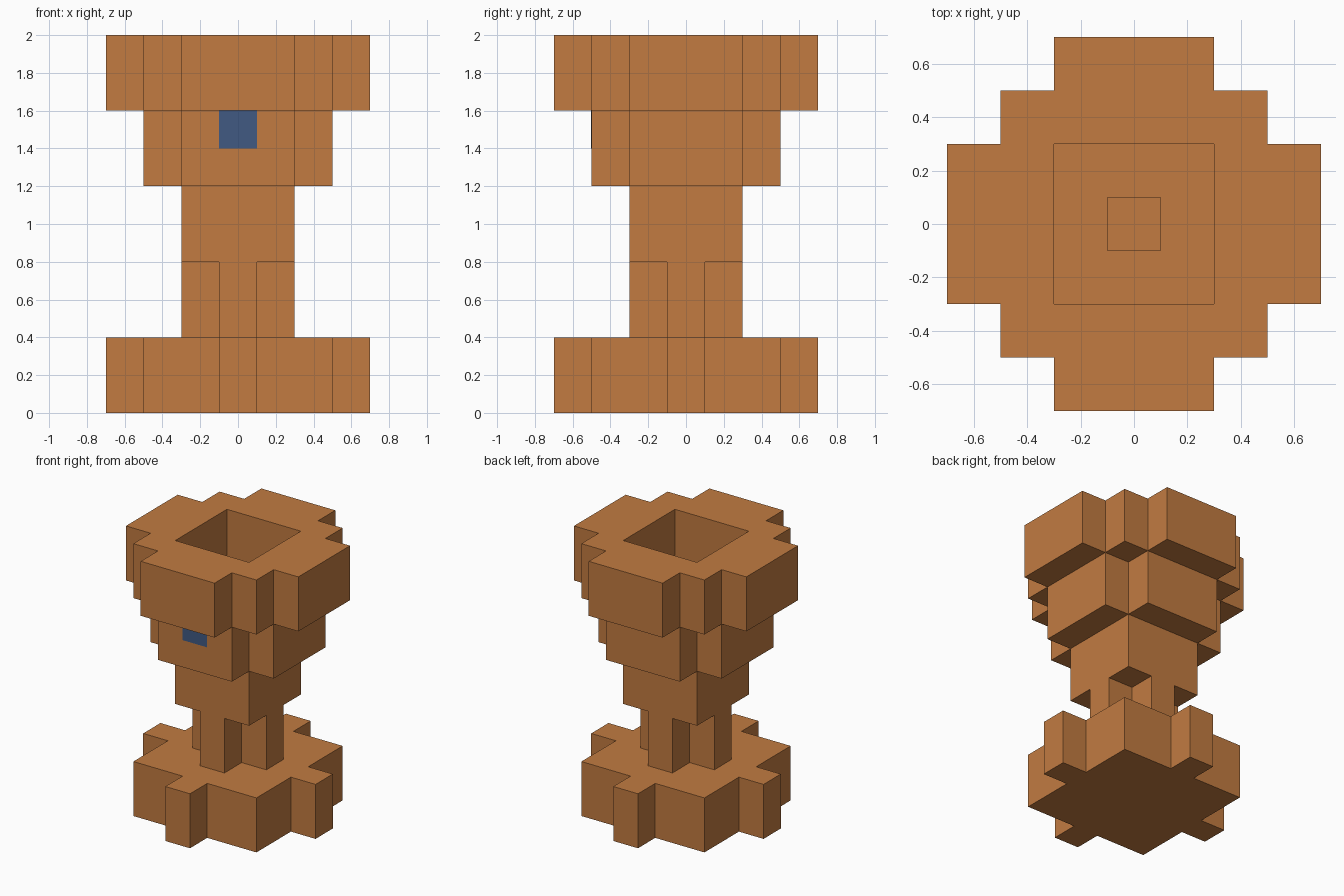
import bpy
import bmesh

if "Cube" in bpy.data.objects:
    bpy.data.objects.remove(bpy.data.objects["Cube"], do_unlink=True)


def make_material(name, rgb):
    mat = bpy.data.materials.new(name)
    mat.use_nodes = True
    mat.diffuse_color = (*rgb, 1)
    mat.node_tree.nodes["Principled BSDF"].inputs["Base Color"].default_value = (*rgb, 1)
    return mat


orange = make_material("clay orange", (0.539, 0.198, 0.053))
blue = make_material("slate blue", (0.053, 0.102, 0.223))


def add_object(name, bm, mat):
    mesh = bpy.data.meshes.new(name)
    bm.to_mesh(mesh)
    bm.free()
    mesh.materials.append(mat)
    obj = bpy.data.objects.new(name, mesh)
    bpy.context.collection.objects.link(obj)


def add_loop(bm, corner, z):
    """Closed outline made by turning one corner profile through four quarters."""
    pts, quarter = [], corner
    for _ in range(4):
        pts += quarter
        quarter = [(-y, x) for x, y in quarter]
    verts = [bm.verts.new((x, y, z)) for x, y in pts]
    return [bm.edges.new((verts[i - 1], verts[i])) for i in range(len(verts))]


def layer(name, corner, z0, z1, hole=None):
    """Vertical prism on a four-way symmetric outline, optionally with a square well."""
    bm = bmesh.new()
    edges = add_loop(bm, corner, z0)
    if hole:
        edges += add_loop(bm, [(hole, hole)], z0)
    bmesh.ops.triangle_fill(bm, edges=edges, use_beauty=True)
    ext = bmesh.ops.extrude_face_region(bm, geom=bm.faces[:], use_keep_orig=True)
    top = [g for g in ext["geom"] if isinstance(g, bmesh.types.BMVert)]
    bmesh.ops.translate(bm, verts=top, vec=(0, 0, z1 - z0))
    bmesh.ops.recalc_face_normals(bm, faces=bm.faces[:])
    add_object(name, bm, orange)


# Foot: square slab with a narrow tab on each side
layer("foot", [(0.7, 0.1), (0.5, 0.1), (0.5, 0.5), (0.1, 0.5), (0.1, 0.7)], 0, 0.4)
# Stem: cross-shaped post
layer("stem", [(0.3, 0.1), (0.1, 0.1), (0.1, 0.3)], 0.4, 0.8)
# Neck: plain block
layer("neck", [(0.3, 0.3)], 0.8, 1.2)
# Lower bowl: broad cross with a narrow well
layer("lower_bowl", [(0.5, 0.3), (0.3, 0.3), (0.3, 0.5)], 1.2, 1.6, hole=0.1)
# Rim: stepped round slab with a wide well
layer("rim", [(0.7, 0.3), (0.5, 0.3), (0.5, 0.5), (0.3, 0.5), (0.3, 0.7)], 1.6, 2.0, hole=0.3)

# Blue inlay on the front of the lower bowl
bm = bmesh.new()
bmesh.ops.create_cube(bm, size=1)
bmesh.ops.scale(bm, vec=(0.2, 0.006, 0.2), verts=bm.verts[:])
bmesh.ops.translate(bm, vec=(0, -0.5, 1.5), verts=bm.verts[:])
add_object("front_inlay", bm, blue)
